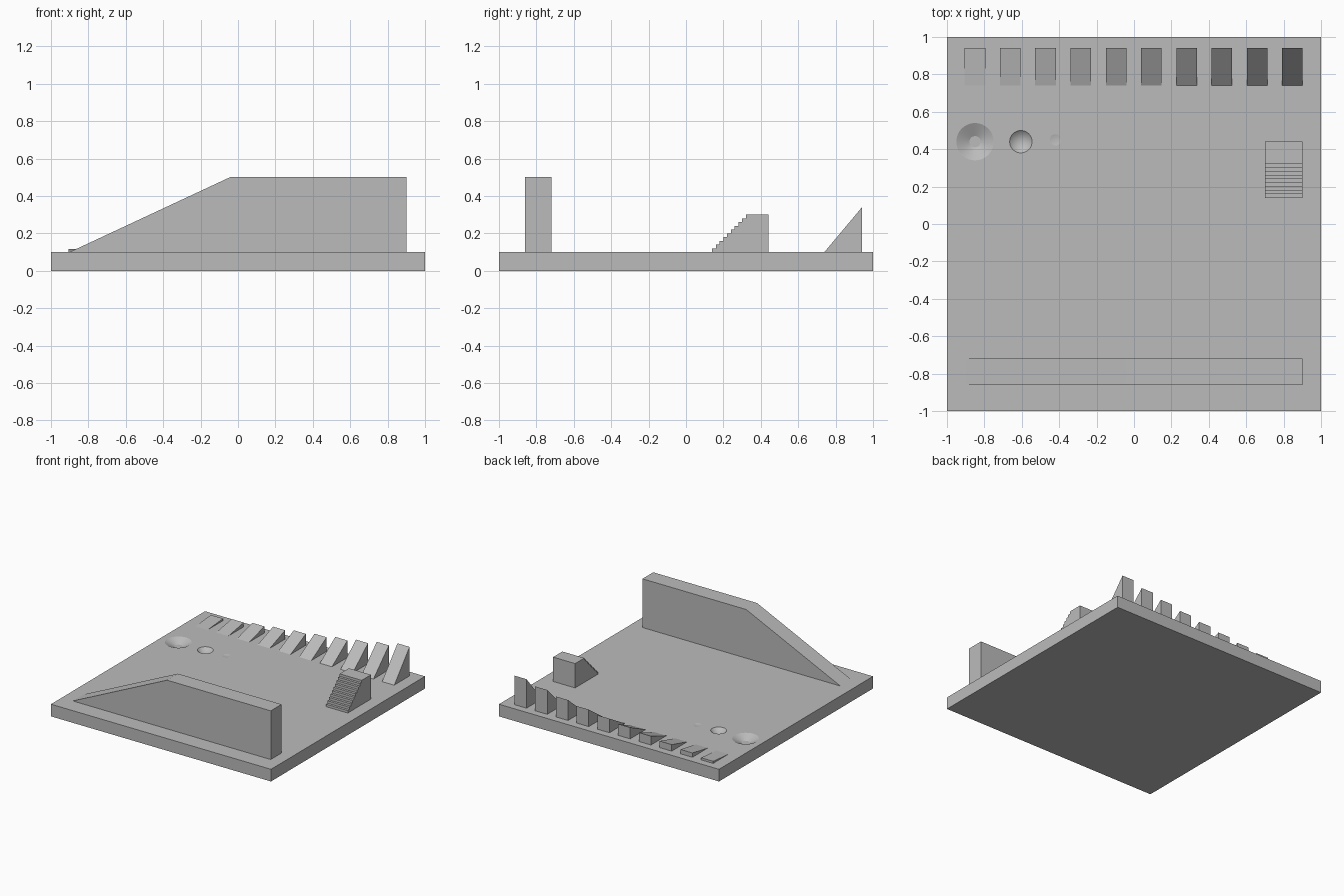
import bpy
import bmesh
import math
from mathutils import Vector

cube = bpy.data.objects.get("Cube")
if cube:
    bpy.data.objects.remove(cube, do_unlink=True)

GROUND = 0.1

grey = bpy.data.materials.new("plain_grey")
grey.use_nodes = True
colour = (0.5, 0.5, 0.5, 1)
grey.diffuse_color = colour
grey.node_tree.nodes["Principled BSDF"].inputs["Base Color"].default_value = colour


def prism(name, profile, start, end, axis):
    """Extrude a (horizontal, height) profile along the x or y axis."""
    bm = bmesh.new()
    if axis == "x":
        points = [(start, h, z) for h, z in profile]
        offset = Vector((end - start, 0, 0))
    else:
        points = [(h, start, z) for h, z in profile]
        offset = Vector((0, end - start, 0))
    face = bm.faces.new([bm.verts.new(p) for p in points])
    grown = bmesh.ops.extrude_face_region(bm, geom=[face], use_keep_orig=True)
    verts = [v for v in grown["geom"] if isinstance(v, bmesh.types.BMVert)]
    bmesh.ops.translate(bm, verts=verts, vec=offset)
    bmesh.ops.recalc_face_normals(bm, faces=bm.faces)
    mesh = bpy.data.meshes.new(name)
    bm.to_mesh(mesh)
    bm.free()
    mesh.materials.append(grey)
    obj = bpy.data.objects.new(name, mesh)
    bpy.context.collection.objects.link(obj)
    return obj


def carve_pit(target, x, y, rim, floor, depth):
    """Cut a conical pit; the cutter carries on at the same slope above ground."""
    above = 0.02
    top = rim + (rim - floor) * above / depth
    bpy.ops.mesh.primitive_cone_add(
        vertices=32, radius1=floor, radius2=top, depth=depth + above,
        location=(x, y, GROUND + (above - depth) / 2))
    cutter = bpy.context.object
    cutter.hide_render = True
    cutter.data.materials.append(grey)
    mod = target.modifiers.new("pit", "BOOLEAN")
    mod.operation = "DIFFERENCE"
    mod.solver = "EXACT"
    mod.object = cutter
    bpy.context.view_layer.objects.active = target
    bpy.ops.object.modifier_apply(modifier=mod.name)
    bpy.data.objects.remove(cutter, do_unlink=True)


# Ground slab with three pits
slab = prism("ground_slab", [(-1, 0), (1, 0), (1, GROUND), (-1, GROUND)], -1, 1, "y")
carve_pit(slab, -0.85, 0.44, 0.1, 0.03, 0.035)
carve_pit(slab, -0.605, 0.44, 0.06, 0, 0.055)
carve_pit(slab, -0.42, 0.45, 0.03, 0, 0.006)
for face in slab.data.polygons:
    face.use_smooth = 0.1 < face.normal.z < 0.995

# Long wall with a sloping end
prism("ramp_wall", [(-0.9, GROUND), (0.9, GROUND), (0.9, 0.5), (-0.043, 0.5)],
      -0.86, -0.72, "y")

# Row of wedges, each five degrees steeper than the last
for i in range(10):
    left = -0.905 + i * 0.1885
    height = 0.2 * math.tan(math.radians(5 * (i + 1)))
    prism(f"wedge_{i + 1}",
          [(0.74, GROUND), (0.94, GROUND), (0.94, GROUND + height)],
          left, left + 0.11, "x")

# Staircase with a landing at the back
step = 0.02
stairs = [(0.44, GROUND), (0.14, GROUND)]
for i in range(10):
    y = 0.14 + i * step
    z = GROUND + (i + 1) * step
    if i:
        stairs.append((y, z - step))
    stairs.append((y, z))
stairs.append((0.44, 0.3))
prism("staircase", stairs, 0.7, 0.9, "x")
